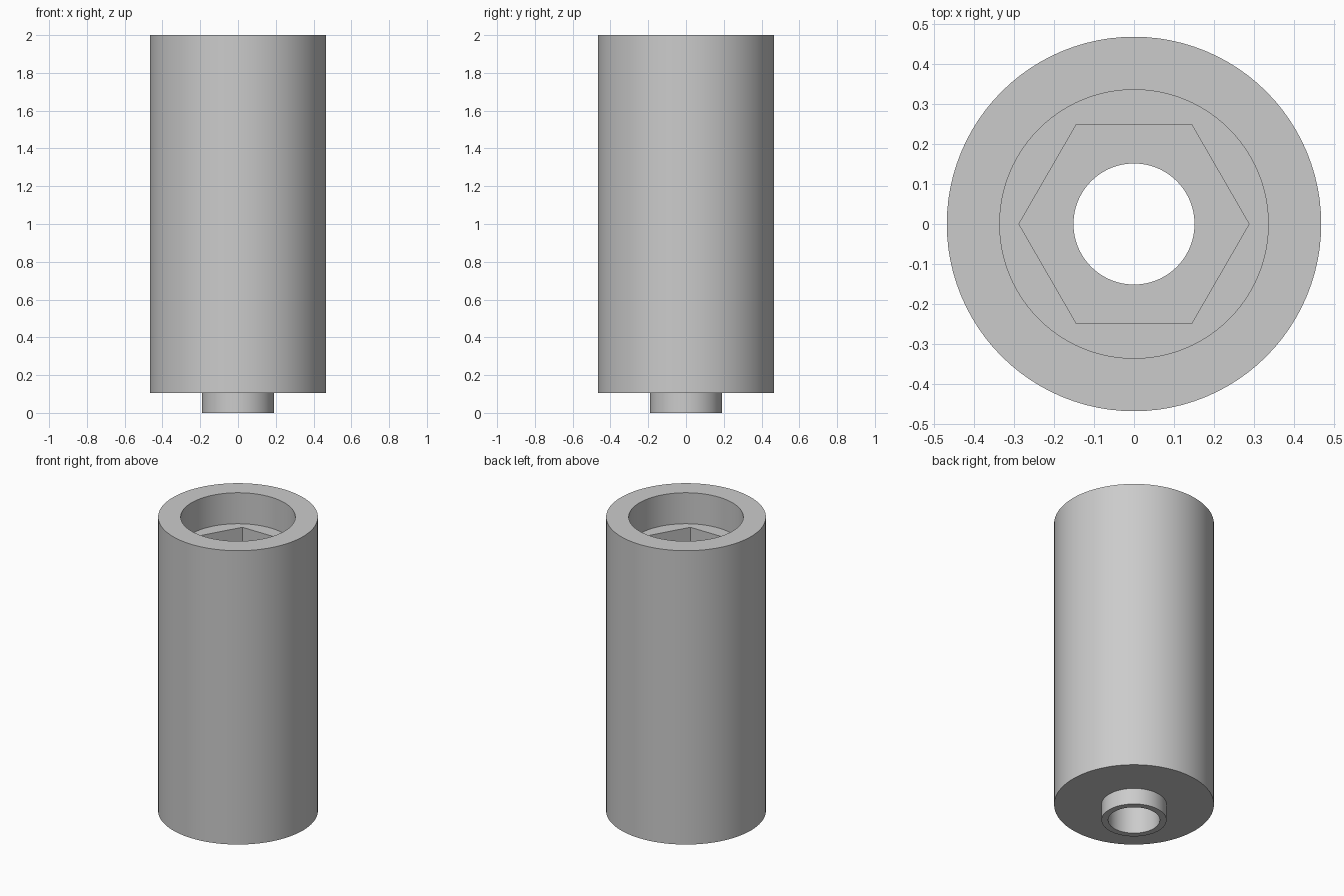
import bpy
import bmesh
from math import cos, pi, radians, tau

SEGMENTS = 96  # divisible by six, so hexagon corners land on vertices

cube = bpy.data.objects.get("Cube")
if cube:
    bpy.data.objects.remove(cube, do_unlink=True)


def make_material(name, color):
    mat = bpy.data.materials.new(name)
    mat.use_nodes = True
    mat.diffuse_color = color
    mat.node_tree.nodes["Principled BSDF"].inputs["Base Color"].default_value = color
    return mat


def round_radius(radius):
    return lambda angle: radius


def hex_radius(corner):
    # Distance to a hexagon's edge, with corners on the x axis
    return lambda angle: corner * cos(pi / 6) / cos(angle % (pi / 3) - pi / 6)


outer, boss, bore = round_radius(0.467), round_radius(0.19), round_radius(0.151)
counterbore, hexagon = round_radius(0.335), hex_radius(0.287)

# Closed section: up the outside, then down through the stepped hole
section = [
    (boss, 0), (boss, 0.105),                   # locating boss
    (outer, 0.105), (outer, 2),                 # sleeve wall
    (counterbore, 2), (counterbore, 1.8),       # round recess
    (hexagon, 1.8), (hexagon, 1.5),             # hexagonal pocket
    (bore, 1.5), (bore, 0),                     # through hole
]

bm = bmesh.new()
rings = []
for radius, z in section:
    ring = []
    for i in range(SEGMENTS):
        angle = tau * i / SEGMENTS
        r = radius(angle)
        # Direction from the matching sine and cosine
        ring.append(bm.verts.new((r * cos(angle), r * cos(angle - pi / 2), z)))
    rings.append(ring)

for low, high in zip(rings, rings[1:] + rings[:1]):
    for i in range(SEGMENTS):
        j = (i + 1) % SEGMENTS
        bm.faces.new((low[i], low[j], high[j], high[i]))
bmesh.ops.recalc_face_normals(bm, faces=bm.faces)

mesh = bpy.data.meshes.new("stepped_sleeve")
bm.to_mesh(mesh)
bm.free()
mesh.materials.append(make_material("plain grey", (0.6, 0.6, 0.6, 1)))

sleeve = bpy.data.objects.new("stepped_sleeve", mesh)
bpy.context.collection.objects.link(sleeve)
bpy.ops.object.select_all(action="DESELECT")
sleeve.select_set(True)
bpy.context.view_layer.objects.active = sleeve
bpy.ops.object.shade_smooth_by_angle(angle=radians(30))
